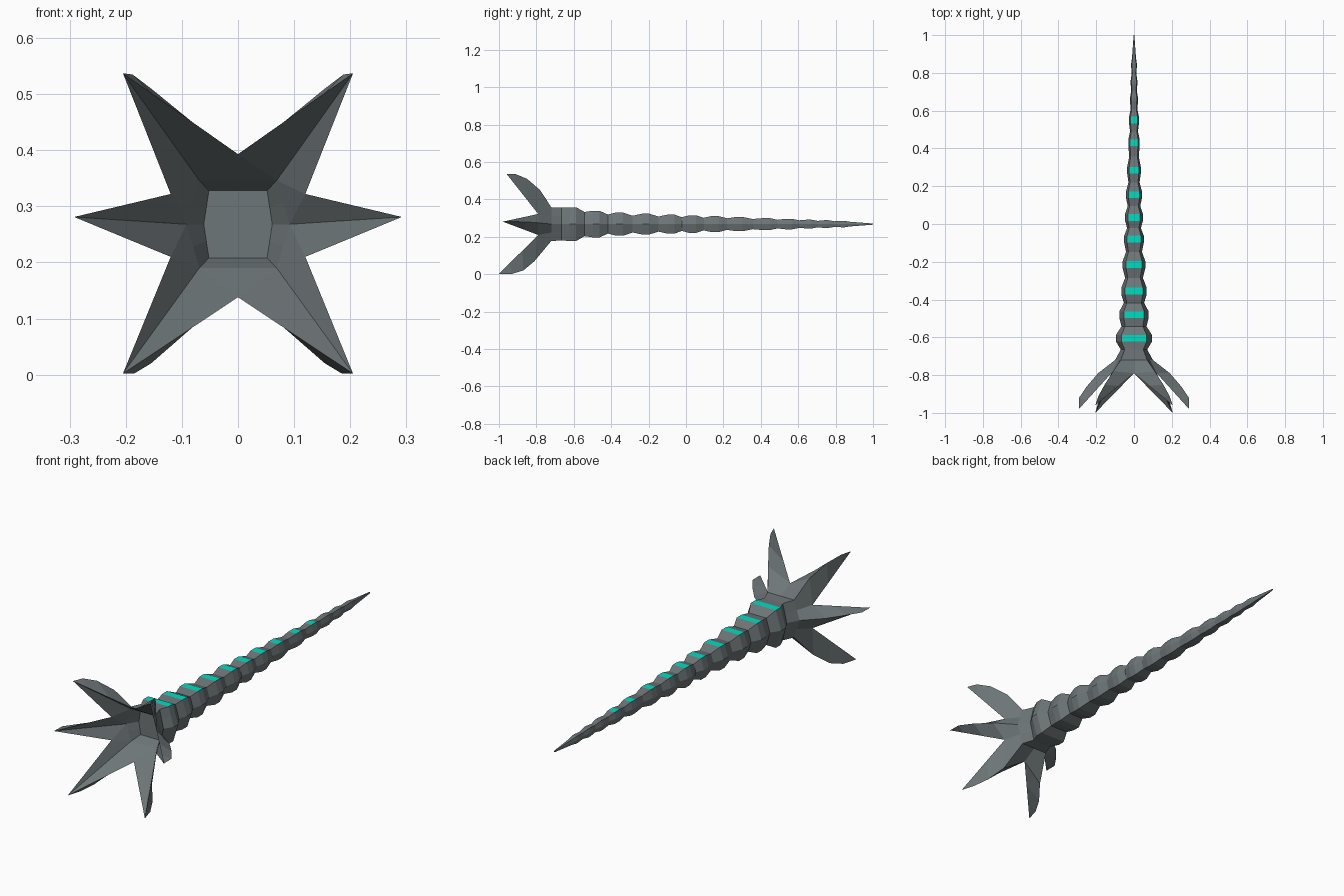
import bpy, bmesh
from mathutils import Vector

if "Cube" in bpy.data.objects:
    bpy.data.objects.remove(bpy.data.objects["Cube"])

def material(name, rgb):
    m = bpy.data.materials.new(name)
    m.diffuse_color = (*rgb, 1)
    m.use_nodes = True
    m.node_tree.nodes["Principled BSDF"].inputs["Base Color"].default_value = m.diffuse_color
    return m

GREY = material("slate grey", (0.155, 0.18, 0.188))
TEAL = material("bright teal", (0.0, 0.72, 0.53))
ZC = 0.268

bm = bmesh.new()

def section(y, w, h, flat=0.7):
    """Hexagonal ring with edge midpoints: even points are corners."""
    c = [(w, 0), (flat * w, h), (-flat * w, h), (-w, 0), (-flat * w, -h), (flat * w, -h)]
    pts = []
    for i in range(6):
        a, b = c[i], c[(i + 1) % 6]
        pts += [a, ((a[0] + b[0]) / 2, (a[1] + b[1]) / 2)]
    return [bm.verts.new((x, y, ZC + z)) for x, z in pts]

def bridge(a, b, band=False):
    for k in range(12):
        n = (k + 1) % 12
        f = bm.faces.new((a[k], a[n], b[n], b[k]))
        # painted stripe on the flat top only
        if band and k in (2, 3):
            f.material_index = 1

# Segmented tail: swollen joints with narrow necks between them
joints = [(-0.605, 0.095, 0.090), (-0.48, 0.077, 0.071), (-0.355, 0.067, 0.062),
          (-0.215, 0.060, 0.056), (-0.08, 0.052, 0.051), (0.035, 0.047, 0.047),
          (0.155, 0.042, 0.043), (0.285, 0.036, 0.038), (0.43, 0.030, 0.032),
          (0.55, 0.026, 0.028), (0.66, 0.021, 0.024), (0.75, 0.018, 0.021),
          (0.84, 0.015, 0.017)]
collar = section(-0.72, 0.10, 0.090)
prev = section(-0.665, 0.070, 0.088)
bridge(collar, prev)
for i, (y, w, h) in enumerate(joints):
    d = 0.018 if i < 10 else 0.008
    a, b = section(y - d, w, h), section(y + d, w, h)
    bridge(prev, a)
    bridge(a, b, band=i < 10)
    yn = joints[i + 1][0] if i + 1 < len(joints) else 0.92
    neck = section((y + yn) / 2, w * 0.70, h * 0.72)
    bridge(b, neck)
    prev = neck
tip = section(1.0, 0.002, 0.003)
bridge(prev, tip)
bm.faces.new(tip)

# Mouth cavity
lip = section(-0.715, 0.092, 0.078, 0.75)
throat = section(-0.665, 0.061, 0.060, 0.85)
bridge(lip, throat)
bm.faces.new(throat)

# Notches between neighbouring petals
notch = [bm.verts.new((x, -0.79, z)) for x, z in
         [(0.12, 0.322), (0, 0.393), (-0.12, 0.322), (-0.12, 0.21), (0, 0.138), (0.12, 0.21)]]

# Petal ridges, from the collar outward, last point is the tip
side = [(0.19, -0.79, 0.275), (0.25, -0.86, 0.28), (0.291, -0.92, 0.281), (0.292, -0.98, 0.281)]
upper = [(0.11, -0.78, 0.45), (0.155, -0.85, 0.51), (0.188, -0.91, 0.535), (0.205, -0.96, 0.537)]
lower = [(0.11, -0.81, 0.07), (0.155, -0.87, 0.02), (0.185, -0.93, 0.002), (0.205, -1.0, 0.002)]
petals = [(side, 1), (upper, 1), (upper, -1), (side, -1), (lower, -1), (lower, 1)]

for i, (path, sx) in enumerate(petals):
    ridge = [bm.verts.new((sx * x, y, z)) for x, y, z in path]
    point = ridge[-1]
    for j in (i - 1, i):
        v = notch[j]
        rim = [v] + [bm.verts.new(v.co.lerp(point.co, t)) for t in (0.4, 0.75)]
        mid = (2 * j + 1) % 12
        # outside of the petal
        bm.faces.new((collar[2 * i], collar[mid], v, ridge[0]))
        bm.faces.new((ridge[0], rim[0], rim[1], ridge[1]))
        bm.faces.new((ridge[1], rim[1], rim[2], ridge[2]))
        bm.faces.new((ridge[2], rim[2], point))
        # inside of the petal
        bm.faces.new((lip[2 * i], *rim, point))
        bm.faces.new((lip[2 * i], v, lip[mid]))

bmesh.ops.recalc_face_normals(bm, faces=bm.faces)
mesh = bpy.data.meshes.new("petal_mouth_tail")
bm.to_mesh(mesh)
bm.free()
mesh.materials.append(GREY)
mesh.materials.append(TEAL)
obj = bpy.data.objects.new("petal_mouth_tail", mesh)
bpy.context.collection.objects.link(obj)
